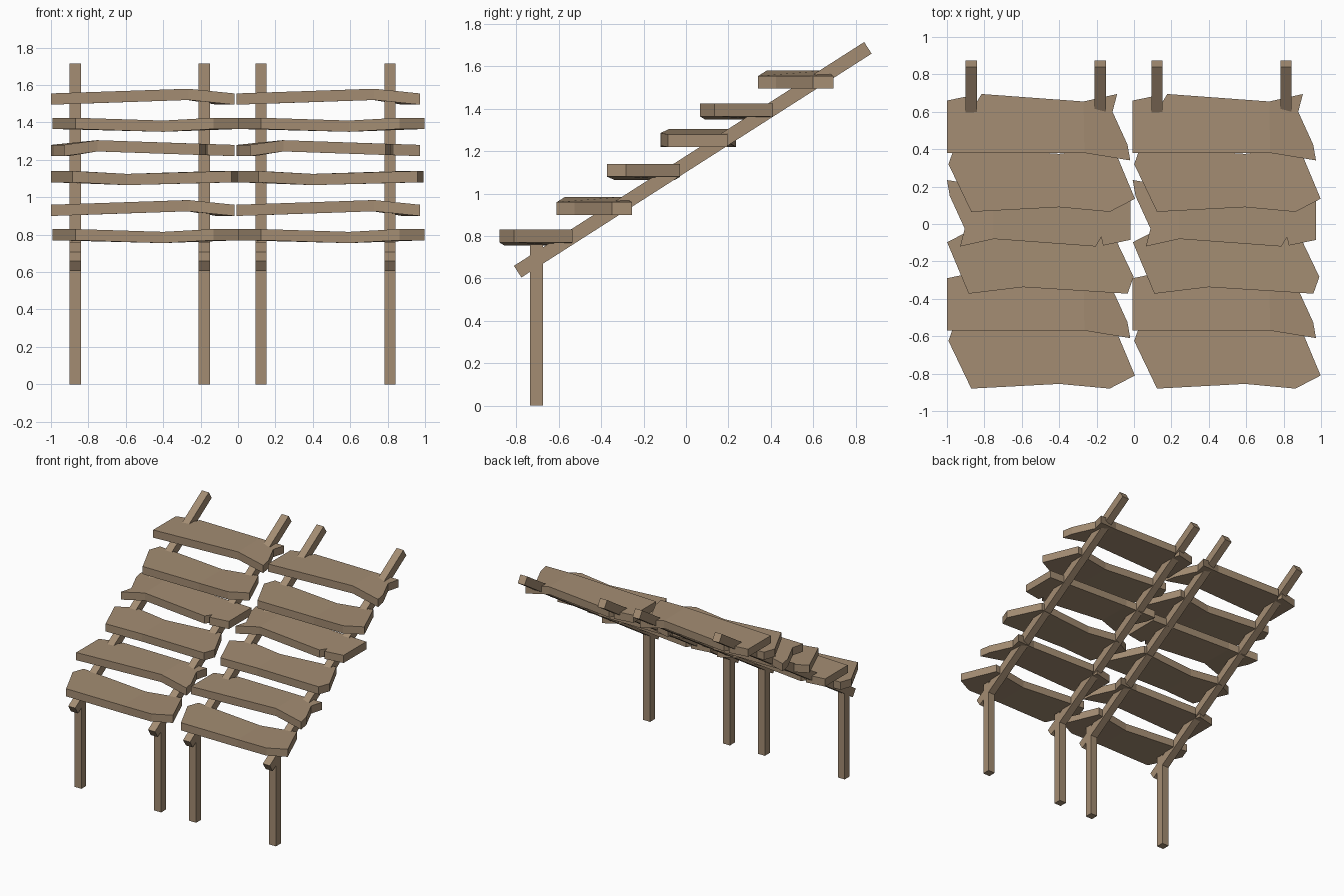
import bpy, bmesh, math
from mathutils import Matrix

if "Cube" in bpy.data.objects:
    bpy.data.objects.remove(bpy.data.objects["Cube"])

wood = bpy.data.materials.new("weathered_wood")
wood.diffuse_color = (0.37, 0.265, 0.17, 1)
wood.use_nodes = True
wood.node_tree.nodes["Principled BSDF"].inputs["Base Color"].default_value = wood.diffuse_color

MODULES = (0.0, 0.993)      # x offset of the left and right stair section
THICK = 0.06

# Two rough plank outlines (x, y, height offset), plus the two bend points
SAG = [(-.495, .0825, 0), (-.373, -.1725, 0), (.097, -.1475, -.015), (.367, -.1725, 0),
       (.502, -.1025, 0), (.387, .1725, 0), (.097, .1375, -.015), (-.463, .1725, 0)]
BOW = [(-.49, -.1375, 0), (.245, -.1375, .025), (.49, -.1775, 0), (.475, -.0925, 0),
       (.395, .0825, 0), (.42, .1775, 0), (.24, .1375, .025), (-.305, .1775, .006),
       (-.335, .1275, .005), (-.345, .1725, .005), (-.49, .1425, 0)]


def finish(bm, name):
    bmesh.ops.recalc_face_normals(bm, faces=bm.faces)
    mesh = bpy.data.meshes.new(name)
    bm.to_mesh(mesh)
    bm.free()
    mesh.materials.append(wood)
    ob = bpy.data.objects.new(name, mesh)
    bpy.context.collection.objects.link(ob)
    return ob


def plank(name, outline, bends, loc, turned):
    """Extruded outline, split across the bend so it folds cleanly."""
    bm = bmesh.new()
    low = [bm.verts.new(p) for p in outline]
    top = [bm.verts.new((x, y, z + THICK)) for x, y, z in outline]
    a, b = bends
    n = len(outline)
    for ring in (low, top):
        bm.faces.new(ring[a:b + 1])
        bm.faces.new(ring[b:] + ring[:a + 1])
    for i in range(n):
        j = (i + 1) % n
        bm.faces.new((low[i], low[j], top[j], top[i]))
    spin = Matrix.Rotation(math.pi if turned else 0, 4, 'Z')
    bm.transform(Matrix.Translation(loc) @ spin)
    finish(bm, name)


def beam(name, size, loc, tilt=0):
    bm = bmesh.new()
    bmesh.ops.create_cube(bm, size=1)
    bm.transform(Matrix.Translation(loc) @ Matrix.Rotation(tilt, 4, 'X')
                 @ Matrix.Diagonal((*size, 1)))
    finish(bm, name)


# Treads: outline, bends, centre x, centre y, underside z, turned end for end
SAG_TREAD, BOW_TREAD = (SAG, (2, 6), -.497), (BOW, (1, 6), -.51)
TREADS = [(SAG_TREAD, -.7075, .77, False), (BOW_TREAD, -.4325, .90, False),
          (SAG_TREAD, -.20, 1.08, True), (BOW_TREAD, .0575, 1.22, True),
          (SAG_TREAD, .2375, 1.365, False), (BOW_TREAD, .5175, 1.495, False)]

for side, dx in zip(("left", "right"), MODULES):
    for i, ((outline, bends, cx), y, z, turned) in enumerate(TREADS, 1):
        plank(f"{side}_tread_{i}", outline, bends, (cx + dx, y, z), turned)
    # Sloping rails and front posts
    for k, x in enumerate((-.87, -.18), 1):
        beam(f"{side}_rail_{k}", (.06, 1.96, .065), (x + dx, .032, 1.16), math.atan(.639))
        beam(f"{side}_front_post_{k}", (.06, .06, .76), (x + dx, -.705, .38))
